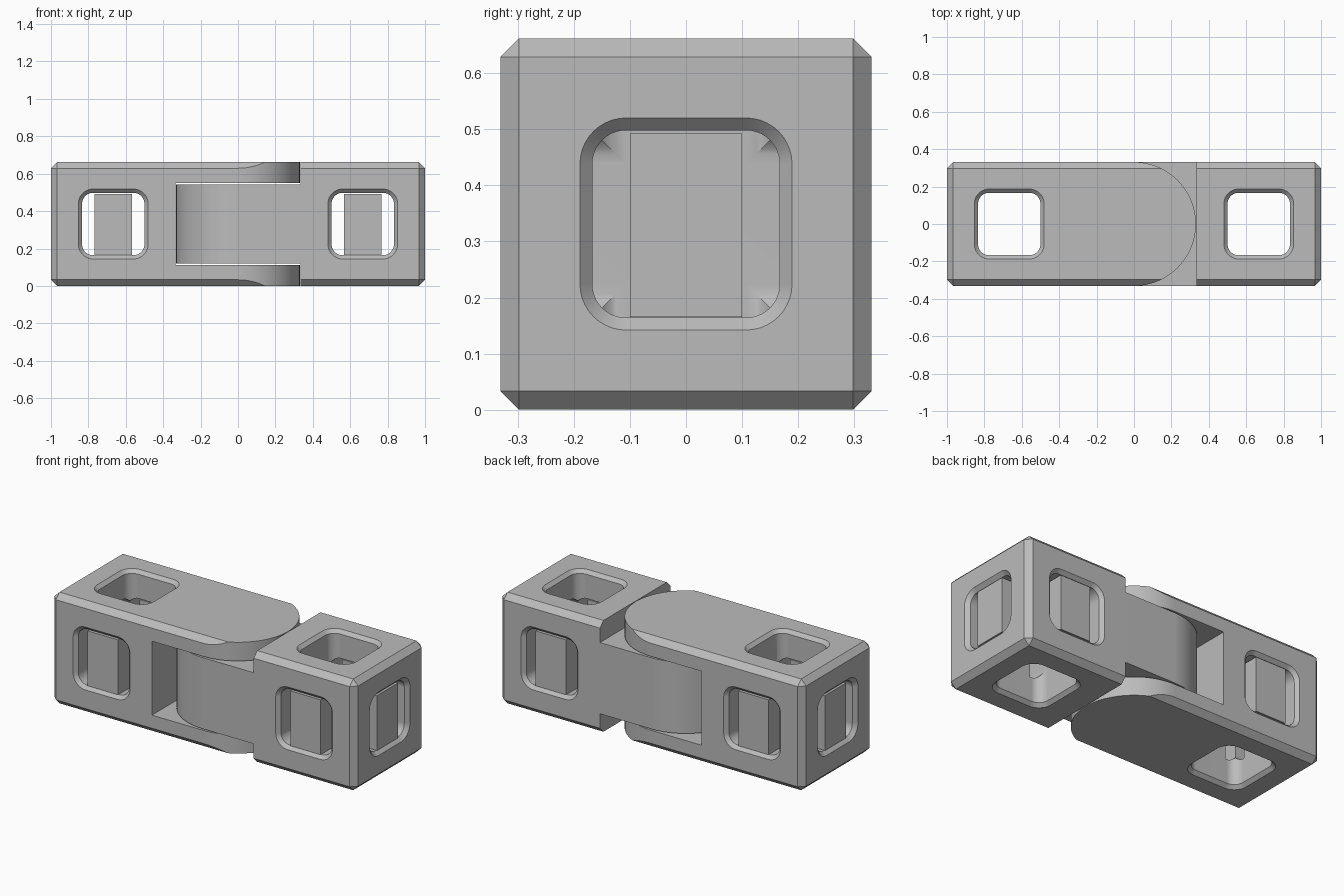
import bpy
import bmesh
from math import pi, cos, sin, radians
from mathutils import Matrix, Vector

cube = bpy.data.objects.get("Cube")
if cube:
    bpy.data.objects.remove(cube, do_unlink=True)

R = 0.331            # half the width and height of the bar
MID = R              # height of the centre line
BLOCK_X = 0.667      # distance of each socket block from the pivot
SLOT = 0.22          # half height of the fork slot

grey = bpy.data.materials.new("plain grey")
grey.use_nodes = True
grey.diffuse_color = (0.5, 0.5, 0.5, 1)
grey.node_tree.nodes["Principled BSDF"].inputs["Base Color"].default_value = (0.5, 0.5, 0.5, 1)


def make(name, bm):
    bmesh.ops.recalc_face_normals(bm, faces=bm.faces)
    mesh = bpy.data.meshes.new(name)
    bm.to_mesh(mesh)
    bm.free()
    obj = bpy.data.objects.new(name, mesh)
    mesh.materials.append(grey)
    bpy.context.collection.objects.link(obj)
    return obj


def box_bm(low, high):
    low, high = Vector(low), Vector(high)
    bm = bmesh.new()
    bmesh.ops.create_cube(bm, size=1)
    for v in bm.verts:
        v.co = (low + high) / 2 + v.co * (high - low)
    return bm


def loft(name, rings):
    bm = bmesh.new()
    loops = [[bm.verts.new(p) for p in ring] for ring in rings]
    for a, b in zip(loops, loops[1:]):
        for i in range(len(a)):
            j = (i + 1) % len(a)
            bm.faces.new((a[i], a[j], b[j], b[i]))
    bm.faces.new(loops[0][::-1])
    bm.faces.new(loops[-1])
    return make(name, bm)


def chamfered_block(name, x_inner, x_outer):
    # every edge is chamfered except those around the inner end
    bm = box_bm((min(x_inner, x_outer), -R, 0), (max(x_inner, x_outer), R, 2 * R))
    edges = [e for e in bm.edges
             if not all(abs(v.co.x - x_inner) < 1e-4 for v in e.verts)]
    bmesh.ops.bevel(bm, geom=edges, offset=0.033, segments=1, affect='EDGES')
    return make(name, bm)


def rounded_bar(name, x_end, radius, z0, z1):
    # plan outline: straight from x_end, semicircle around the pivot
    side = 1 if x_end < 0 else -1
    n = 48
    plan = [(side * radius * cos(t), radius * sin(t))
            for t in (pi * i / n - pi / 2 for i in range(n + 1))]
    plan += [(x_end, radius), (x_end, -radius)]
    return loft(name, [[(x, y, z) for x, y in plan] for z in (z0, z1)])


def combine(obj, other, operation):
    mod = obj.modifiers.new("cut", 'BOOLEAN')
    mod.operation = operation
    mod.solver = 'EXACT'
    mod.object = other
    bpy.context.view_layer.objects.active = obj
    bpy.ops.object.modifier_apply(modifier=mod.name)
    bpy.data.objects.remove(other, do_unlink=True)


def tunnel(turn, through):
    # rounded square bore with flared mouths
    core = 0.107
    stations = [(R + 0.02, 0.207), (R - 0.02, 0.167)]
    stations += [(-d, h) for d, h in reversed(stations)] if through else [(0, 0.167)]
    rings = []
    for depth, half in stations:
        ring = []
        for k in range(4):
            for s in range(11):
                a = k * pi / 2 + s * pi / 20
                cx = core if k in (0, 3) else -core
                cy = core if k in (0, 1) else -core
                ring.append(turn @ Vector((cx + (half - core) * cos(a),
                                           cy + (half - core) * sin(a), depth)))
        rings.append(ring)
    return loft("bore_cutter", rings)


def cut_sockets(obj, side):
    place = Matrix.Translation((side * BLOCK_X, 0, MID))
    for turn, through in ((Matrix(), True),
                          (Matrix.Rotation(pi / 2, 4, 'X'), True),
                          (Matrix.Rotation(side * pi / 2, 4, 'Y'), False)):
        combine(obj, tunnel(place @ turn, through), 'DIFFERENCE')


def smooth(obj):
    bpy.ops.object.select_all(action='DESELECT')
    obj.select_set(True)
    bpy.context.view_layer.objects.active = obj
    bpy.ops.object.shade_smooth_by_angle(angle=radians(20))
    mod = obj.modifiers.new("even shading", 'WEIGHTED_NORMAL')
    mod.keep_sharp = True


# Fork half: rounded bar with a slot between its two cheeks
fork = chamfered_block("fork_half", R + 0.05, -1)
combine(fork, rounded_bar("outline_cutter", -1.2, R, -0.2, 1), 'INTERSECT')
slot = make("slot_cutter", box_bm((-0.335, -1, MID - SLOT), (1, 1, MID + SLOT)))
combine(fork, slot, 'DIFFERENCE')
cut_sockets(fork, -1)
smooth(fork)

# Tongue half: block with a rounded tongue that fills the slot
tongue = chamfered_block("tongue_half", 0.335, 1)
combine(tongue, rounded_bar("tongue", 0.4, R, MID - SLOT + 0.008, MID + SLOT - 0.008), 'UNION')
cut_sockets(tongue, 1)
smooth(tongue)

# Upright support posts standing in the sideways sockets
for side, block in ((-1, "fork"), (1, "tongue")):
    for place, angle in (("front", -pi / 2), ("back", pi / 2),
                         ("end", 0 if side > 0 else pi)):
        post = make(f"{block}_{place}_post",
                    box_bm((0.17, -0.1, -0.166), (0.318, 0.1, 0.161)))
        post.data.transform(Matrix.Translation((side * BLOCK_X, 0, MID))
                            @ Matrix.Rotation(angle, 4, 'Z'))
